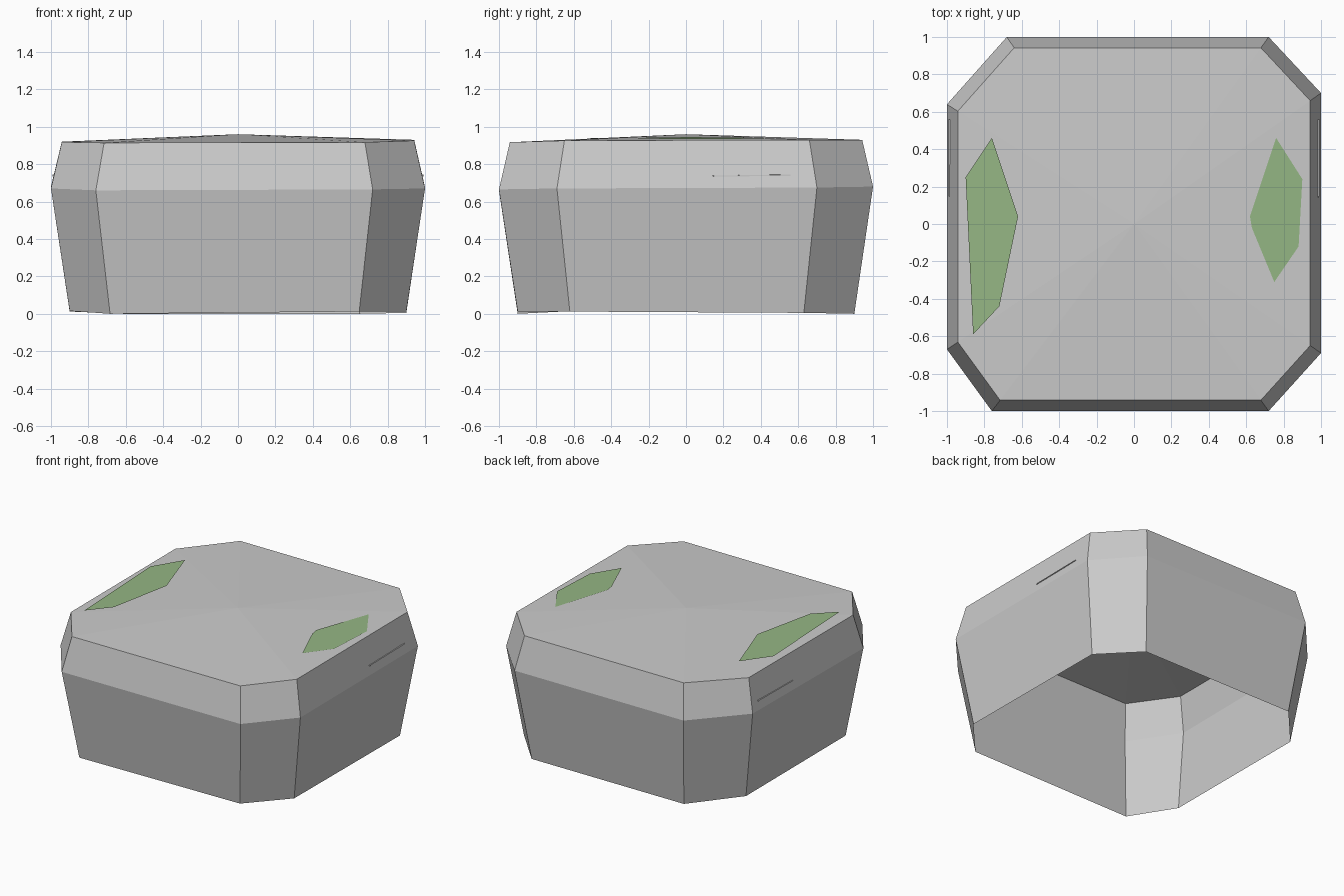
import bpy, bmesh

if "Cube" in bpy.data.objects:
    bpy.data.objects.remove(bpy.data.objects["Cube"])

# Uneven octagon outline, counter-clockwise from the front left corner
OUTLINE = [(-0.76, -1), (0.72, -1), (1, -0.69), (1, 0.70),
           (0.72, 1), (-0.68, 1), (-1, 0.64), (-1, -0.67)]
PEAK = 0.96


def make_object(name, bm, material=None):
    mesh = bpy.data.meshes.new(name)
    bm.to_mesh(mesh)
    bm.free()
    obj = bpy.data.objects.new(name, mesh)
    bpy.context.collection.objects.link(obj)
    if material:
        mesh.materials.append(material)
    return obj


# Rock body: three stacked rings, open underneath, low peak on top
bm = bmesh.new()
levels = [(0.90, (0.0, 0.012, 0.012, 0.005, 0.0, 0.0, 0.012, 0.015)),
          (1.00, (0.66, 0.665, 0.67, 0.675, 0.68, 0.68, 0.68, 0.67)),
          (0.942, (0.914, 0.917, 0.926, 0.93, 0.93, 0.93, 0.92, 0.918))]
rings = [[bm.verts.new((x * s, y * s, z)) for (x, y), z in zip(OUTLINE, heights)]
         for s, heights in levels]
peak = bm.verts.new((0, 0, PEAK))
for i in range(8):
    j = (i + 1) % 8
    for low, high in zip(rings, rings[1:]):
        bm.faces.new((low[i], low[j], high[j], high[i]))
    bm.faces.new((rings[2][i], rings[2][j], peak))
make_object("rock_body", bm)

# Moss patches lying just above the sloping top
green = bpy.data.materials.new("moss_green")
green.diffuse_color = (0.30, 0.47, 0.23, 1)
green.use_nodes = True
green.node_tree.nodes["Principled BSDF"].inputs["Base Color"].default_value = green.diffuse_color
patches = {
    "moss_left": [(-0.76, 0.46), (-0.90, 0.25), (-0.86, -0.59),
                  (-0.72, -0.44), (-0.62, 0.04)],
    "moss_right": [(0.62, 0.04), (0.63, -0.02), (0.75, -0.31),
                   (0.88, -0.12), (0.90, 0.24), (0.76, 0.46)],
}
for name, points in patches.items():
    bm = bmesh.new()
    bm.faces.new([bm.verts.new((x, y, PEAK + 0.006 - 0.035 * abs(x)))
                  for x, y in points])
    make_object(name, bm, green)

# Thin slivers poking through the sloped shoulders on both sides
for name, side in (("sliver_right", 1), ("sliver_left", -1)):
    bm = bmesh.new()
    outline = [(0.975, 0.13, 0.733), (0.991, 0.15, 0.733),
               (0.991, 0.56, 0.738), (0.975, 0.56, 0.742)]
    face = bm.faces.new([bm.verts.new((side * x, y, z)) for x, y, z in outline])
    top = bmesh.ops.extrude_face_region(bm, geom=[face])["geom"]
    bmesh.ops.translate(bm, vec=(0, 0, 0.006),
                        verts=[v for v in top if isinstance(v, bmesh.types.BMVert)])
    bmesh.ops.recalc_face_normals(bm, faces=bm.faces)
    make_object(name, bm)
